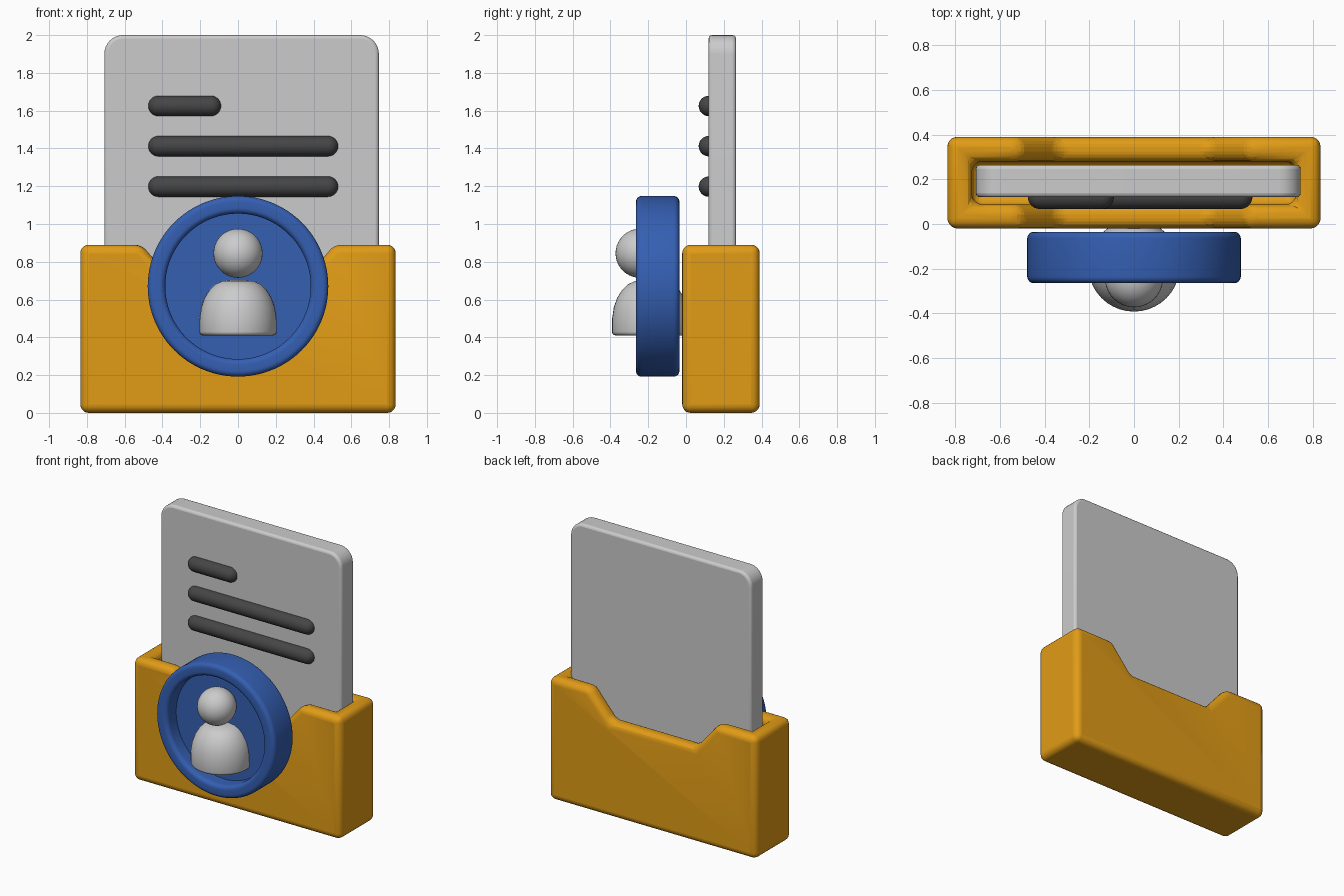
import bpy, bmesh, math
from mathutils import Matrix

if "Cube" in bpy.data.objects:
    bpy.data.objects.remove(bpy.data.objects["Cube"])


def material(name, rgb):
    m = bpy.data.materials.new(name)
    m.diffuse_color = (*rgb, 1)
    m.use_nodes = True
    m.node_tree.nodes["Principled BSDF"].inputs["Base Color"].default_value = m.diffuse_color
    return m


ORANGE = material("orange", (0.75, 0.33, 0.008))
BLUE = material("blue", (0.035, 0.115, 0.45))
DARK = material("dark_grey", (0.06, 0.06, 0.06))


def make(name, bm, mat=None):
    bmesh.ops.recalc_face_normals(bm, faces=bm.faces[:])
    me = bpy.data.meshes.new(name)
    bm.to_mesh(me)
    bm.free()
    ob = bpy.data.objects.new(name, me)
    bpy.context.collection.objects.link(ob)
    if mat:
        me.materials.append(mat)
    return ob


def smooth(ob, angle=35):
    bpy.ops.object.select_all(action='DESELECT')
    ob.select_set(True)
    bpy.context.view_layer.objects.active = ob
    bpy.ops.object.shade_smooth_by_angle(angle=math.radians(angle))


def prism(name, outline, y0, y1, mat=None):
    """Extrude an (x, z) outline from y0 to y1."""
    bm = bmesh.new()
    face = bm.faces.new([bm.verts.new((x, y0, z)) for x, z in outline])
    ext = bmesh.ops.extrude_face_region(bm, geom=[face])
    verts = [v for v in ext["geom"] if isinstance(v, bmesh.types.BMVert)]
    bmesh.ops.translate(bm, verts=verts, vec=(0, y1 - y0, 0))
    return make(name, bm, mat)


def rect(x0, x1, z0, z1):
    return [(x0, z0), (x1, z0), (x1, z1), (x0, z1)]


def bevel(ob, width, segments, angle=30):
    b = ob.modifiers.new("bevel", 'BEVEL')
    b.width, b.segments = width, segments
    b.limit_method, b.angle_limit = 'ANGLE', math.radians(angle)


def lathe(name, profile, matrix, mat=None, steps=64):
    """Revolve an (r, h) profile about z, then place it with matrix."""
    bm = bmesh.new()
    vs = [bm.verts.new((r, 0, h)) for r, h in profile]
    es = [bm.edges.new(p) for p in zip(vs, vs[1:])]
    bmesh.ops.spin(bm, geom=vs + es, cent=(0, 0, 0), axis=(0, 0, 1),
                   angle=math.tau, steps=steps, use_merge=False)
    bmesh.ops.remove_doubles(bm, verts=bm.verts[:], dist=1e-4)
    bm.transform(matrix)
    ob = make(name, bm, mat)
    smooth(ob, 40)
    return ob


def arc(cr, ch, rad, a0, a1, n=6):
    return [(cr + rad * math.cos(math.radians(a0 + (a1 - a0) * i / n)),
             ch + rad * math.sin(math.radians(a0 + (a1 - a0) * i / n)))
            for i in range(n + 1)]


# Folder: open box with a sloped notch through front and back walls
folder = prism("folder", rect(-0.835, 0.835, 0, 0.89), -0.02, 0.39, ORANGE)
cavity = prism("cavity_cutter", rect(-0.725, 0.725, 0.1, 1.2), 0.088, 0.28)
notch = prism("notch_cutter", [(-0.34, 0.69), (0.34, 0.69), (0.51, 0.89),
                               (0.51, 1.1), (-0.51, 1.1), (-0.51, 0.89)], -0.3, 0.7)
for cutter in (cavity, notch):
    cut = folder.modifiers.new("cut", 'BOOLEAN')
    cut.operation, cut.object, cut.solver = 'DIFFERENCE', cutter, 'EXACT'
    cutter.hide_render = True
    cutter.hide_set(True)
bevel(folder, 0.045, 5)
smooth(folder)

# Paper sheet with rounded top corners
R = 0.1
sheet = [(-0.708, 0.12), (0.746, 0.12)]
sheet += arc(0.746 - R, 2 - R, R, 0, 90, 8) + arc(-0.708 + R, 2 - R, R, 90, 180, 8)
paper = prism("paper", sheet, 0.12, 0.265)
bevel(paper, 0.018, 3, 40)
smooth(paper)

# Text bars: capsules half sunk in the paper
for i, (z, x1) in enumerate([(1.625, -0.09), (1.412, 0.53), (1.198, 0.53)]):
    r, length = 0.054, x1 + 0.475
    prof = arc(0, r, r, -90, 0) + arc(0, length - r, r, 0, 90)
    lathe(f"text_bar_{i + 1}", prof, Matrix.Translation((-0.475, 0.121, z))
          @ Matrix.Rotation(math.pi / 2, 4, 'Y'), DARK, 32)

# Round badge: dish with a rounded rim, facing -y
b = 0.03
dish = [(0, 0)] + arc(0.478 - b, b, b, -90, 0) + arc(0.478 - b, 0.23 - b, b, 0, 90)
dish += arc(0.385 + b, 0.23 - b, b, 90, 180) + [(0.385, 0.125), (0, 0.125)]
lathe("badge", dish, Matrix.Translation((0, -0.035, 0.67))
      @ Matrix.Rotation(math.pi / 2, 4, 'X'), BLUE, 96)

# Person symbol: ball head and domed shoulders
lathe("head", arc(0, 0, 0.13, -90, 90, 20), Matrix.Translation((0, -0.243, 0.845)), None, 40)
body = [(0, 0.41)] + arc(0.185, 0.43, 0.02, -90, 0, 4)
body += [(0.204, 0.5), (0.195, 0.56), (0.177, 0.61), (0.152, 0.65),
         (0.122, 0.68), (0.085, 0.697), (0.04, 0.703), (0, 0.704)]
lathe("shoulders", body, Matrix.Translation((0, -0.187, 0)), None, 40)
